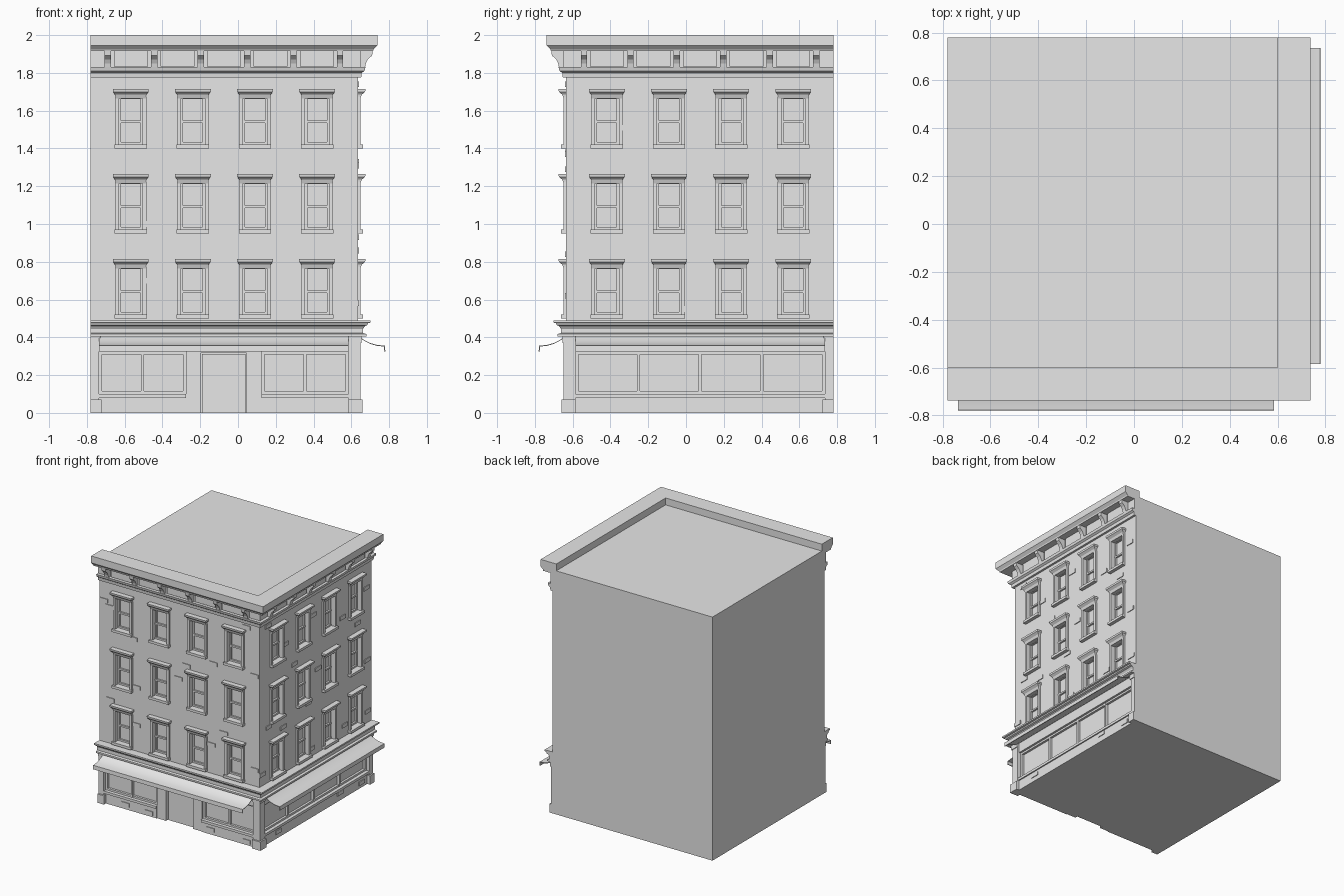
import bpy, bmesh

cube = bpy.data.objects.get("Cube")
if cube:
    bpy.data.objects.remove(cube, do_unlink=True)

stone = bpy.data.materials.new("plain_grey")
stone.use_nodes = True
stone.diffuse_color = (0.8, 0.8, 0.8, 1)
stone.node_tree.nodes["Principled BSDF"].inputs["Base Color"].default_value = (0.8, 0.8, 0.8, 1)

BACK = 0.78      # rear and left wall planes
WALL = 0.635     # street wall planes
CORE = 0.60      # glass planes


def finish(name, bm, smooth=False):
    bmesh.ops.recalc_face_normals(bm, faces=bm.faces)
    mesh = bpy.data.meshes.new(name)
    bm.to_mesh(mesh)
    bm.free()
    mesh.materials.append(stone)
    ob = bpy.data.objects.new(name, mesh)
    bpy.context.collection.objects.link(ob)
    if smooth:
        bpy.context.view_layer.objects.active = ob
        ob.select_set(True)
        bpy.ops.object.shade_smooth_by_angle()
        ob.select_set(False)
    return ob


def add_box(bm, x0, x1, y0, y1, z0, z1):
    verts = bmesh.ops.create_cube(bm, size=1)["verts"]
    for v in verts:
        v.co = ((x0 + x1) / 2 + v.co.x * (x1 - x0),
                (y0 + y1) / 2 + v.co.y * (y1 - y0),
                (z0 + z1) / 2 + v.co.z * (z1 - z0))


def loft(bm, rings, closed=True):
    rows = [[bm.verts.new(p) for p in ring] for ring in rings]
    n = len(rows[0])
    for a, b in zip(rows, rows[1:]):
        for i in range(n if closed else n - 1):
            j = (i + 1) % n
            bm.faces.new((a[i], a[j], b[j], b[i]))
    if closed:
        bm.faces.new(rows[0])
        bm.faces.new(rows[-1])


def turn(bm):
    """Reflect a front facade part onto the right-hand street side."""
    for v in bm.verts:
        v.co.x, v.co.y = -v.co.y, -v.co.x


def both_sides(name, build, smooth=False):
    for side in ("front", "right"):
        bm = bmesh.new()
        build(bm, side)
        if side == "right":
            turn(bm)
        finish(side + "_" + name, bm, smooth)


def corner_ledge(name, profile):
    """Sweep a profile of (projection, height) round the street corner."""
    bm = bmesh.new()
    loft(bm, [[(-BACK, -p, z) for p, z in profile],
              [(p, -p, z) for p, z in profile],
              [(p, BACK, z) for p, z in profile]])
    finish(name, bm)


# Solid building mass, whose top is the sunken roof
bm = bmesh.new()
add_box(bm, -BACK, CORE, -CORE, BACK, 0, 1.945)
finish("building_core", bm)

# Upper walls with window openings
WINDOW_X = [-0.568, -0.239, 0.09, 0.419]
SILL_Z = [0.5, 0.95, 1.4]
HALF, HIGH = 0.08, 0.275


def upper_wall(bm, side):
    xs = sorted([-BACK, WALL] + [c + s * HALF for c in WINDOW_X for s in (-1, 1)])
    zs = sorted([0.45, 1.8] + [z + d for z in SILL_Z for d in (0.015, HIGH)])
    grid = [[bm.verts.new((x, -WALL, z)) for z in zs] for x in xs]
    for i in range(len(xs) - 1):
        for k in range(len(zs) - 1):
            if not (i % 2 and k % 2):
                bm.faces.new((grid[i][k], grid[i + 1][k], grid[i + 1][k + 1], grid[i][k + 1]))
    out = bmesh.ops.extrude_face_region(bm, geom=bm.faces[:])["geom"]
    for v in out:
        if isinstance(v, bmesh.types.BMVert):
            v.co.y = -CORE


both_sides("upper_wall", upper_wall)


# Window trim: jambs, sashes, sill and moulded lintel
def window_trim(bm, side):
    for c in WINDOW_X:
        for z in SILL_Z:
            for s in (-1, 1):
                add_box(bm, *sorted((c + s * 0.063, c + s * 0.083)), -0.648, -CORE, z + 0.015, z + HIGH)
                add_box(bm, *sorted((c + s * 0.052, c + s * 0.063)), -0.612, -CORE, z + 0.02, z + HIGH)
            for dz in (0.02, 0.135, 0.262):
                add_box(bm, c - 0.063, c + 0.063, -0.614, -CORE, z + dz, z + dz + 0.013)
            add_box(bm, c - 0.086, c + 0.086, -0.663, -CORE, z, z + 0.02)
            lintel = [(0.08, 0.648, 0.265), (0.083, 0.655, 0.285), (0.095, 0.673, 0.3), (0.095, 0.675, 0.315)]
            loft(bm, [[(c - w, -p, z + h), (c + w, -p, z + h), (c + w, -CORE, z + h), (c - w, -CORE, z + h)]
                      for w, p, h in lintel])


both_sides("window_trim", window_trim)

# Cornice mouldings and parapet
corner_ledge("parapet_cornice", [(CORE, 1.83), (0.65, 1.83), (0.65, 1.915), (0.715, 1.915), (0.718, 1.925),
                                 (0.738, 1.945), (0.738, 2), (CORE, 2)])
corner_ledge("cornice_base", [(CORE, 1.775), (0.652, 1.775), (0.655, 1.8), (0.67, 1.81), (0.675, 1.83), (CORE, 1.83)])


# Curved brackets under the cornice
def brackets(bm, side):
    profile = [(0.64, 1.825), (0.672, 1.825), (0.677, 1.85), (0.688, 1.872), (0.71, 1.892), (0.713, 1.918), (0.64, 1.918)]
    for i in range(6):
        c = -0.69 + i * 0.246
        loft(bm, [[(c + s * 0.017, -p, z) for p, z in profile] for s in (-1, 1)])


both_sides("cornice_brackets", brackets)


# Raised frieze panels between the brackets
def frieze_panels(bm, side):
    for i in range(5):
        c = -0.567 + i * 0.246
        add_box(bm, c - 0.09, c + 0.09, -0.66, -0.64, 1.835, 1.915)


both_sides("frieze_panels", frieze_panels)

# Ledge between the shop and the upper floors
corner_ledge("shop_ledge", [(CORE, 0.405), (0.68, 0.405), (0.68, 0.418), (0.662, 0.422), (0.662, 0.445), (0.672, 0.46),
                            (0.686, 0.465), (0.688, 0.475), (0.702, 0.478), (0.702, 0.49), (CORE, 0.49)])


# Shop front: corner piers, bulkheads, sills, header and mullions
def shop_front(bm, side):
    for x0, x1 in ((-BACK, -0.735), (0.585, 0.648)):
        add_box(bm, x0, x1, -0.648, -CORE, 0, 0.41)
        add_box(bm, x0, x1 + 0.012, -0.66, -CORE, 0, 0.07)
        add_box(bm, x0, x1 + 0.006, -0.654, -CORE, 0.37, 0.405)
    add_box(bm, -0.735, 0.585, -0.635, -CORE, 0.325, 0.41)
    spans = ((-0.735, -0.275), (0.125, 0.585)) if side == "front" else ((-0.735, 0.585),)
    for x0, x1 in spans:
        add_box(bm, x0, x1, -0.635, -CORE, 0, 0.085)
        add_box(bm, x0, x1, -0.645, -CORE, 0.08, 0.1)
        count = 2 if side == "front" else 4
        for i in range(count + 1):
            c = x0 + 0.008 + (x1 - x0 - 0.016) * i / count
            add_box(bm, c - 0.008, c + 0.008, -0.62, -CORE, 0.1, 0.325)
        for z in (0.1, 0.31):
            add_box(bm, x0, x1, -0.618, -CORE, z, z + 0.015)


both_sides("shop_front", shop_front)

# Entrance jambs, door head and door leaf
bm = bmesh.new()
for x0, x1 in ((-0.275, -0.195), (0.045, 0.125)):
    add_box(bm, x0, x1, -0.63, -CORE, 0, 0.325)
add_box(bm, -0.2, 0.05, -0.63, -CORE, 0.318, 0.33)
finish("entrance_frame", bm)
bm = bmesh.new()
add_box(bm, -0.19, 0.04, -0.608, -CORE, 0, 0.312)
finish("entrance_door", bm)


# Curved awnings with a hanging valance
def awning(bm, side):
    curve = [(0.64, 0.405), (0.67, 0.385), (0.7, 0.37), (0.735, 0.36), (0.778, 0.356)]
    outer = curve + [(0.78, 0.325)]
    inner = [(0.774, 0.325), (0.773, 0.351)] + [(p, z - 0.005) for p, z in curve[-2::-1]]
    loft(bm, [[(x, -p, z) for p, z in outer + inner] for x in (-0.735, 0.585)])


both_sides("awning", awning, smooth=True)

# Slightly raised loose bricks
BRICKS = {
    "front": [(-0.74, 1.62), (-0.69, 1.58), (-0.48, 1.38), (-0.01, 1.29), (0.23, 1.37), (0.52, 1.74), (0.59, 1.37),
              (-0.08, 1.17), (-0.45, 1), (-0.68, 0.84), (-0.45, 0.7), (0.32, 0.84), (0.21, 0.72), (0.59, 0.62),
              (-0.55, 0.04), (-0.34, 0.03), (0.2, 0.04), (0.52, 0.03)],
    "right": [(-0.53, 1.74), (0.04, 1.61), (-0.31, 1.51), (0.41, 1.45), (0.71, 1.57), (-0.2, 1.31), (0.6, 1.33),
              (0.1, 1.16), (-0.52, 0.93), (-0.02, 0.93), (0.72, 0.99), (-0.34, 0.86), (0.02, 0.55), (-0.6, 0.58),
              (0.44, 0.58), (0.73, 0.58), (-0.4, 0.05), (0.38, 0.06), (0.65, 0.04)]}


def raised_bricks(bm, side):
    for u, z in BRICKS[side]:
        c = u if side == "front" else -u
        add_box(bm, c - 0.035, c + 0.035, -0.641, -0.63, z - 0.015, z + 0.015)


both_sides("raised_bricks", raised_bricks)
